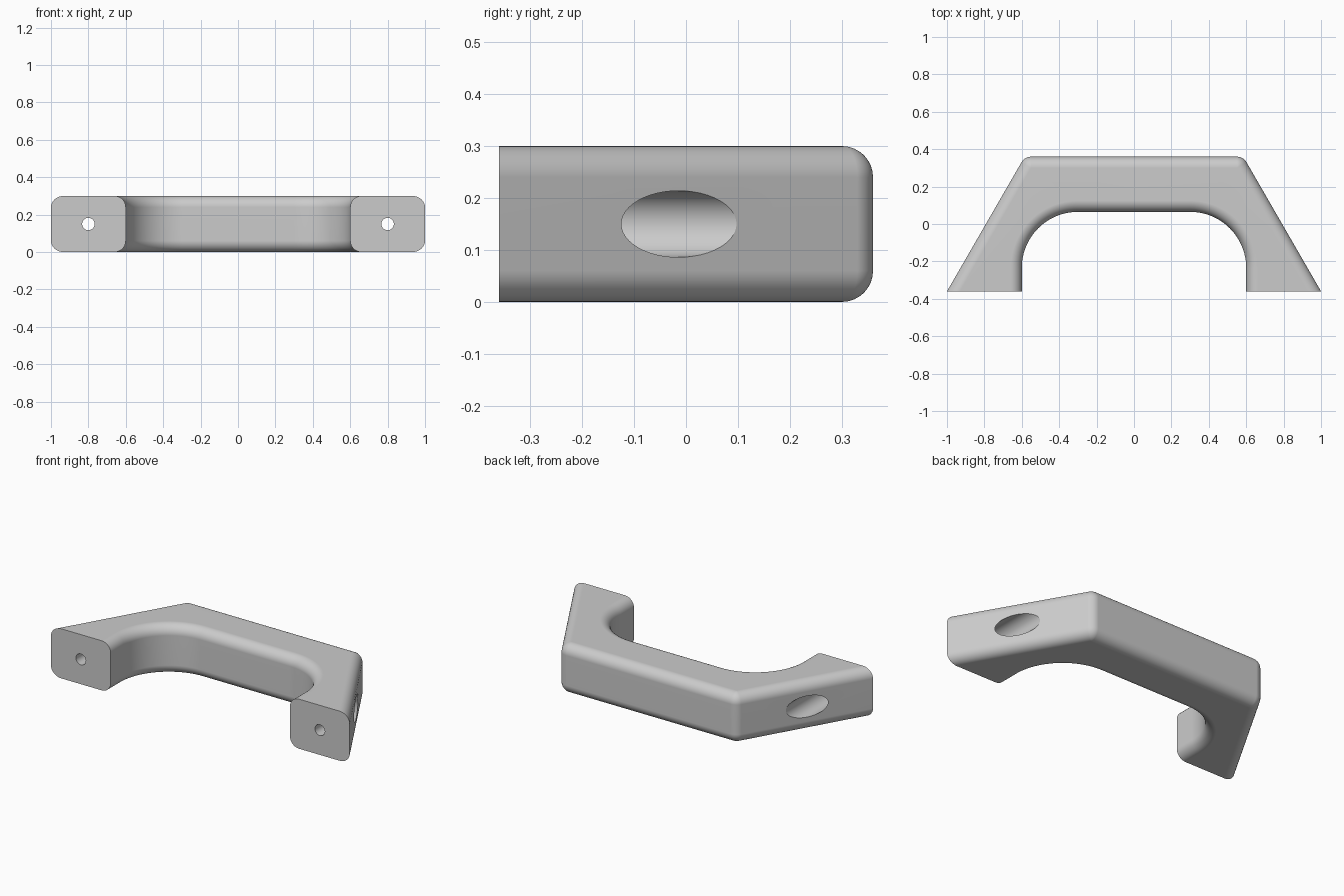
import bpy, bmesh
from math import sin, cos, pi, radians, tan
from mathutils import Vector

cube = bpy.data.objects.get("Cube")
if cube:
    bpy.data.objects.remove(cube)

HEIGHT, FILLET, FOOT_Y, BACK_Y = 0.3, 0.06, -0.36, 0.36
INNER_R, INNER_X, INNER_Y = 0.3, 0.3, -0.235
SLANT = radians(60)

grey = bpy.data.materials.new("light_grey")
grey.use_nodes = True
colour = (0.6, 0.6, 0.6, 1)
grey.diffuse_color = colour
grey.node_tree.nodes["Principled BSDF"].inputs["Base Color"].default_value = colour


def arc(cx, cy, r, start, end, steps):
    """Points along an arc, angles in degrees."""
    angles = [radians(start + (end - start) * i / steps) for i in range(steps + 1)]
    return [(cx + r * cos(a), cy + r * sin(a)) for a in angles]


def outline(inset):
    """Handle outline seen from above, shrunk by inset except at the feet."""
    corner_x = 1 - (BACK_Y - FOOT_Y) / tan(SLANT) - FILLET * tan(pi / 6)
    half = [(1 - inset / sin(SLANT), FOOT_Y)]
    half += arc(corner_x, BACK_Y - FILLET, FILLET - inset, 30, 90, 8)
    inner = arc(INNER_X, INNER_Y, INNER_R + inset, 90, 0, 24)
    inner.append((INNER_R + INNER_X + inset, FOOT_Y))

    def mirror(points):
        return [(-x, y) for x, y in reversed(points)]
    return half + mirror(half) + mirror(inner) + inner


# Handle body: stacked outlines that round the top and bottom edges
steps = 8
quarter = [(FILLET * (1 - cos(a)), FILLET * (1 - sin(a)))
           for a in (pi / 2 * i / steps for i in range(steps + 1))]
levels = [(d, z) for d, z in reversed(quarter)] + [(d, HEIGHT - z) for d, z in quarter]
levels.sort(key=lambda level: level[1])

bm = bmesh.new()
rings = [[bm.verts.new((x, y, z)) for x, y in outline(d)] for d, z in levels]
for low, high in zip(rings, rings[1:]):
    for i in range(len(low)):
        j = (i + 1) % len(low)
        bm.faces.new((low[i], low[j], high[j], high[i]))
bm.faces.new(list(reversed(rings[0])))
bm.faces.new(rings[-1])
bmesh.ops.remove_doubles(bm, verts=bm.verts, dist=0.0005)
bmesh.ops.recalc_face_normals(bm, faces=bm.faces)
mesh = bpy.data.meshes.new("handle")
bm.to_mesh(mesh)
bm.free()
mesh.materials.append(grey)
handle = bpy.data.objects.new("handle", mesh)
bpy.context.collection.objects.link(handle)


def bore(x, radius, y0, y1):
    """Cut a round hole along y through the handle."""
    bpy.ops.mesh.primitive_cylinder_add(
        vertices=48, radius=radius, depth=y1 - y0,
        location=(x, (y0 + y1) / 2, HEIGHT / 2), rotation=(pi / 2, 0, 0))
    cutter = bpy.context.object
    cutter.name = "hole_cutter"
    cutter.hide_render = True
    cutter.data.materials.append(grey)
    mod = handle.modifiers.new("hole", 'BOOLEAN')
    mod.operation, mod.solver, mod.object = 'DIFFERENCE', 'EXACT', cutter
    bpy.context.view_layer.objects.active = handle
    bpy.ops.object.modifier_apply(modifier=mod.name)
    bpy.data.objects.remove(cutter)


# Bolt holes in the feet, with wide recesses opening on the slanted sides
for side in (-1, 1):
    bore(0.8 * side, 0.064, -0.26, 0.5)
    bore(0.8 * side, 0.033, -0.5, 0.0)

# Smooth fillets, crisp feet and hole rims
bpy.ops.object.select_all(action='DESELECT')
handle.select_set(True)
bpy.context.view_layer.objects.active = handle
bpy.ops.object.shade_smooth_by_angle(angle=radians(30))
weighted = handle.modifiers.new("flat_face_shading", 'WEIGHTED_NORMAL')
weighted.keep_sharp = True
